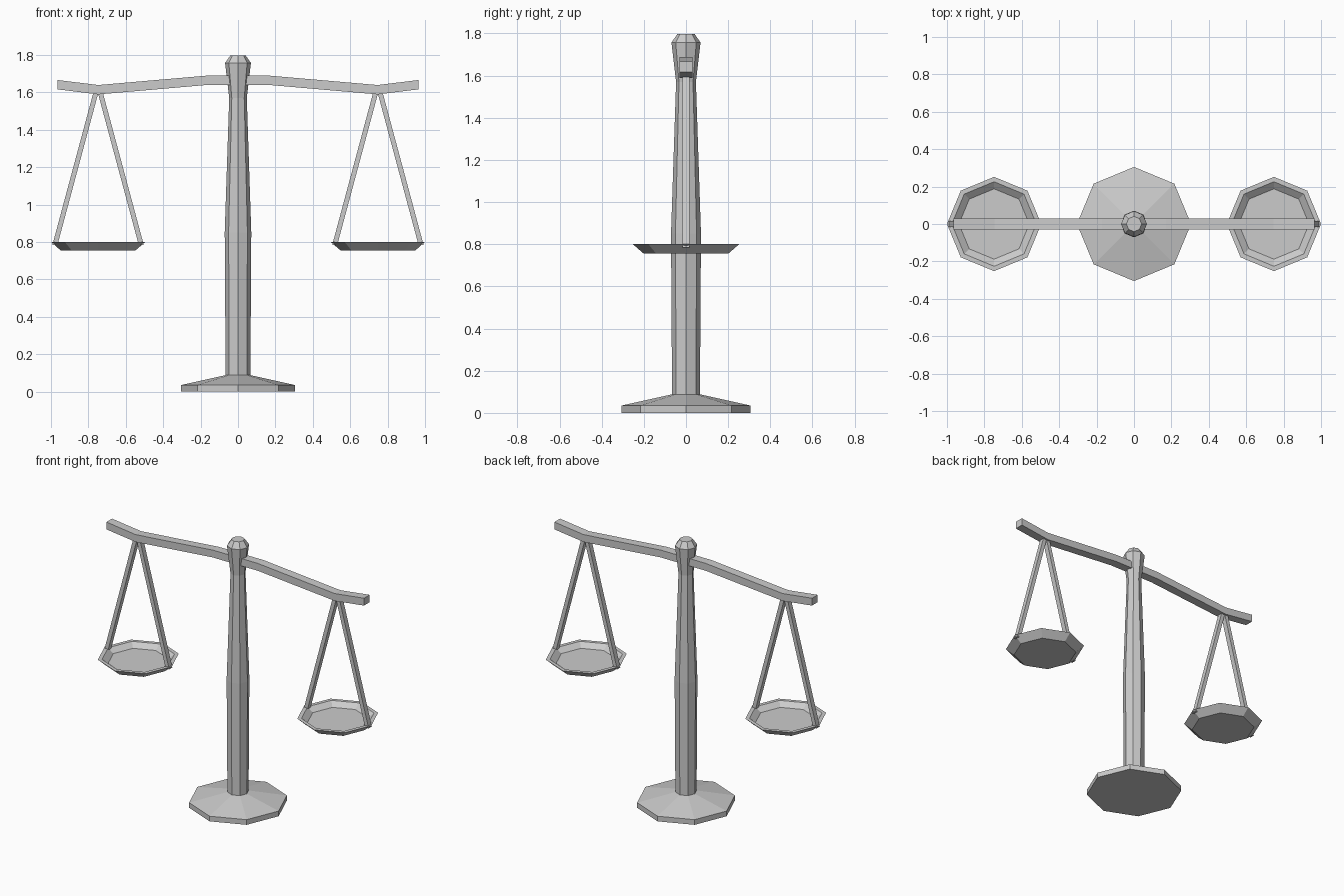
import bpy, math

if "Cube" in bpy.data.objects:
    bpy.data.objects.remove(bpy.data.objects["Cube"])

def mesh(name, verts, faces):
    me = bpy.data.meshes.new(name)
    me.from_pydata(verts, [], faces)
    ob = bpy.data.objects.new(name, me)
    bpy.context.collection.objects.link(ob)
    return ob

def lathe(name, profile, cx=0.0, n=8):
    """Closed eight-sided turning; profile is (radius, z) from bottom to top."""
    verts = [(cx + r * math.cos(2 * math.pi * i / n), r * math.sin(2 * math.pi * i / n), z)
             for r, z in profile for i in range(n)]
    faces = [(k * n + i, k * n + (i + 1) % n, (k + 1) * n + (i + 1) % n, (k + 1) * n + i)
             for k in range(len(profile) - 1) for i in range(n)]
    last = (len(profile) - 1) * n
    faces += [tuple(reversed(range(n))), tuple(range(last, last + n))]
    return mesh(name, verts, faces)

def slab(name, outline, half):
    """Extrude an anticlockwise (x, z) outline along y."""
    n = len(outline)
    verts = [(x, -half, z) for x, z in outline] + [(x, half, z) for x, z in outline]
    faces = [tuple(range(n)), tuple(reversed(range(n, 2 * n)))]
    faces += [(i, i + n, (i + 1) % n + n, (i + 1) % n) for i in range(n)]
    return mesh(name, verts, faces)

# Base and column
lathe("base", [(0.305, 0), (0.305, 0.035), (0.066, 0.088)])
lathe("column", [(0.066, 0.06), (0.071, 0.85), (0.047, 1.57),
                 (0.069, 1.757), (0.041, 1.797)])

# Bent beam
path = [(-0.966, 1.641), (-0.747, 1.614), (-0.17, 1.664),
        (0.17, 1.664), (0.747, 1.614), (0.966, 1.641)]
t = 0.025
beam_outline = [(x, z - t) for x, z in path] + [(x, z + t) for x, z in reversed(path)]
slab("beam", beam_outline, 0.03)

# Pans with their pairs of hanger bars
PAN_X = 0.748
for side, label in ((-1, "left"), (1, "right")):
    cx = side * PAN_X
    lathe(label + "_pan", [(0.2, 0.755), (0.252, 0.8), (0.226, 0.8), (0.188, 0.77)], cx)
    for d in (-1, 1):
        bar = [(cx + d * 0.217, 0.785), (cx + d * 0.244, 0.785),
               (cx + d * 0.025, 1.60), (cx - d * 0.002, 1.60)]
        slab(label + ("_inner" if d != side else "_outer") + "_hanger",
             bar if d > 0 else bar[::-1], 0.017)
